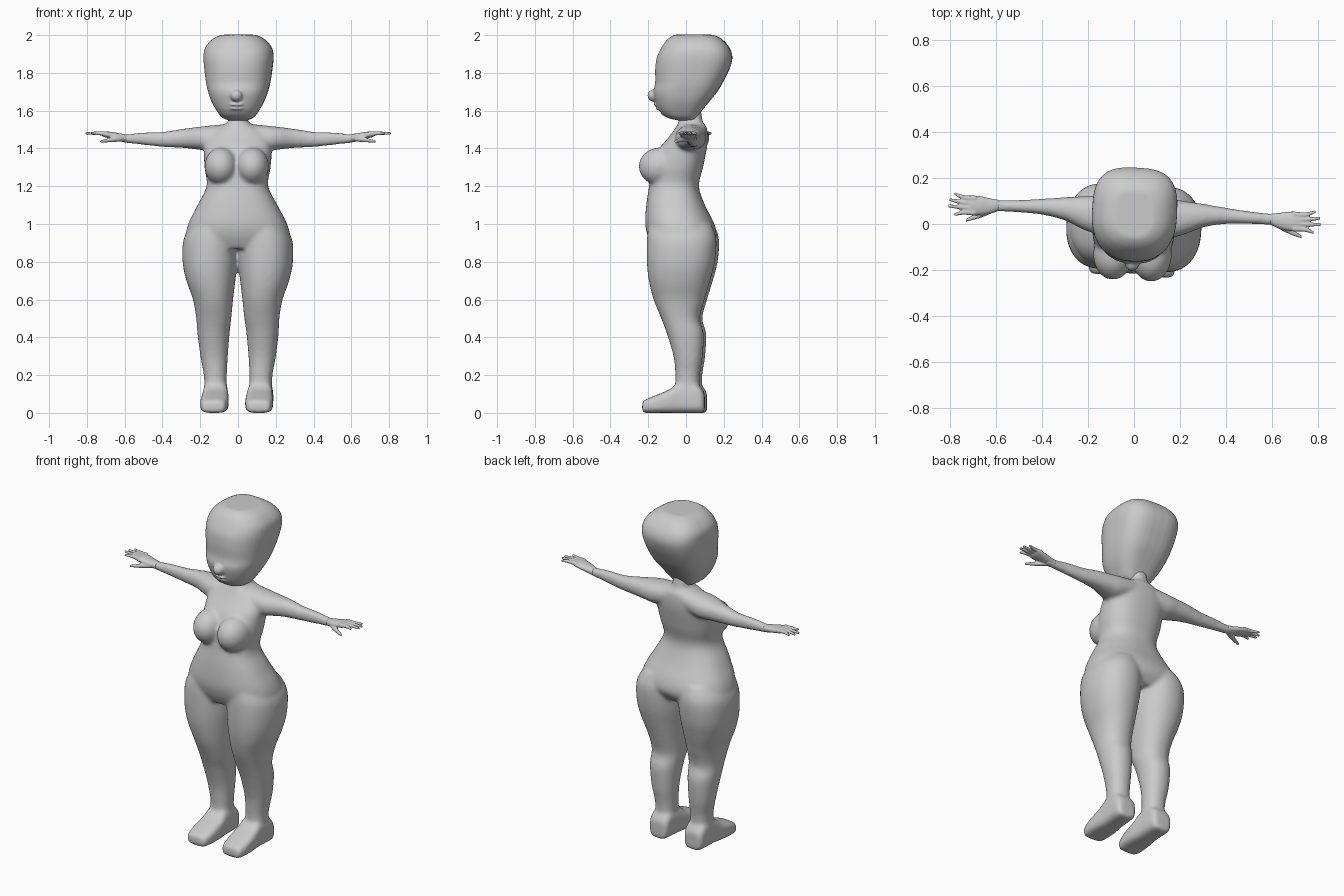
import bpy, bmesh, math
from mathutils import Vector, Matrix

default_cube = bpy.data.objects.get("Cube")
if default_cube:
    bpy.data.objects.remove(default_cube)

YAW = -.05  # the figure stands turned very slightly

clay = bpy.data.materials.new("plain_grey")
clay.use_nodes = True
clay.diffuse_color = (.6, .6, .6, 1)
clay.node_tree.nodes["Principled BSDF"].inputs["Base Color"].default_value = (.6, .6, .6, 1)


def spline(rings, steps=5):
    """Smoothly interpolate a list of ring tuples."""
    keys = [Vector(r) for r in rings]
    out = []
    for i in range(len(keys) - 1):
        before, start, end = keys[max(i - 1, 0)], keys[i], keys[i + 1]
        after = keys[min(i + 2, len(keys) - 1)]
        for s in range(steps):
            t = s / steps
            bend_in, bend_out = (end - before) / 2, (after - start) / 2
            out.append(start * (1 + 2 * t) * (1 - t) ** 2 + bend_in * t * (1 - t) ** 2
                       + end * t * t * (3 - 2 * t) - bend_out * t * t * (1 - t))
    return out + [keys[-1]]


def loft(bm, axis, rings, side=1, power=2.2, back_power=None, sides=40):
    """Skin rings of (position, low a, high a, low b, high b) along an axis."""
    loops = []
    for pos, a0, a1, b0, b1 in spline(rings):
        loop = []
        for k in range(sides):
            angle = math.tau * k / sides
            c, s = math.cos(angle), math.sin(angle)
            p = back_power if back_power and s > 0 else power
            a = (a0 + a1) / 2 + (a1 - a0) / 2 * math.copysign(abs(c) ** (2 / p), c)
            b = (b0 + b1) / 2 + (b1 - b0) / 2 * math.copysign(abs(s) ** (2 / p), s)
            x, y, z = {"x": (pos, a, b), "y": (a, pos, b), "z": (a, b, pos)}[axis]
            loop.append(bm.verts.new((x * side, y, z)))
        loops.append(loop)
    for low, high in zip(loops, loops[1:]):
        for k in range(sides):
            n = (k + 1) % sides
            bm.faces.new((low[k], low[n], high[n], high[k]))
    bm.faces.new(loops[0])
    bm.faces.new(loops[-1])


def centred(rings):
    """Turn (height, half width, front, back) into full rings."""
    return [(z, -half, half, front, back) for z, half, front, back in rings]


def blob(bm, centre, size):
    """Add a stretched ball."""
    place = Matrix.Translation(centre) @ Matrix.Diagonal((*size, 1))
    bmesh.ops.create_uvsphere(bm, u_segments=24, v_segments=16, radius=1, matrix=place)


def finish(name, bm, voxel, smoothing):
    """Fuse overlapping volumes into one smooth skin."""
    bmesh.ops.recalc_face_normals(bm, faces=bm.faces)
    mesh = bpy.data.meshes.new(name)
    bm.to_mesh(mesh)
    bm.free()
    mesh.materials.append(clay)
    obj = bpy.data.objects.new(name, mesh)
    bpy.context.collection.objects.link(obj)
    obj.rotation_euler.z = YAW
    fuse = obj.modifiers.new("fuse", "REMESH")
    fuse.mode, fuse.voxel_size, fuse.use_smooth_shade = "VOXEL", voxel, True
    soften = obj.modifiers.new("soften", "SMOOTH")
    soften.factor, soften.iterations = .5, smoothing
    return obj


# Torso with neck
body = bmesh.new()
loft(body, "z", centred([
    (.87, .2, -.17, .12), (.93, .27, -.2, .16), (1, .262, -.215, .15),
    (1.1, .212, -.21, .1), (1.2, .163, -.195, .068), (1.3, .175, -.18, .09),
    (1.4, .18, -.14, .11), (1.46, .17, -.09, .115), (1.51, .11, -.055, .11),
    (1.54, .055, -.04, .09), (1.6, .05, -.04, .08)]), power=2.4)

for side in (1, -1):
    # Bust
    blob(body, (side * .083, -.135, 1.305), (.088, .112, .1))
    # Leg
    loft(body, "z", [
        (.04, .06, .18, -.04, .09), (.12, .06, .18, -.05, .08), (.2, .06, .182, -.05, .08),
        (.3, .055, .2, -.06, .095), (.42, .045, .215, -.095, .1), (.5, .035, .22, -.125, .08),
        (.6, .025, .237, -.165, .105), (.7, .013, .272, -.19, .135), (.8, .002, .292, -.2, .16),
        (.92, 0, .287, -.2, .168), (1, .02, .24, -.19, .14)], side)
    # Foot
    loft(body, "y", [
        (-.225, .07, .17, .005, .055), (-.21, .055, .185, 0, .07), (-.15, .045, .193, 0, .095),
        (-.08, .045, .19, 0, .125), (-.03, .05, .185, 0, .16), (.05, .055, .185, 0, .16),
        (.09, .06, .18, 0, .13), (.105, .075, .165, .005, .1)], side, power=3.5)
    # Arm
    loft(body, "x", [
        (.06, -.04, .11, 1.41, 1.53), (.16, -.05, .115, 1.39, 1.52), (.22, -.035, .11, 1.395, 1.513),
        (.3, 0, .102, 1.403, 1.503), (.4, .02, .09, 1.408, 1.488), (.5, .025, .08, 1.418, 1.485),
        (.6, .025, .075, 1.43, 1.475), (.64, .025, .075, 1.437, 1.477)], side)
finish("body", body, .01, 10)

# Hands with spread fingers and a lowered thumb
for label, side in (("left", 1), ("right", -1)):
    hand = bmesh.new()
    loft(hand, "x", [
        (.59, .027, .075, 1.432, 1.474), (.63, .012, .08, 1.44, 1.48),
        (.67, .005, .087, 1.45, 1.487), (.71, .002, .088, 1.46, 1.49),
        (.725, .012, .08, 1.468, 1.488)], side)
    for root, tip, reach in ((.014, .002, .78), (.035, .038, .81), (.056, .066, .807), (.077, .093, .785)):
        loft(hand, "x", [
            (.69, root - .012, root + .012, 1.466, 1.489),
            (.74, root - .011, root + .011, 1.47, 1.49),
            (reach, tip - .006, tip + .006, 1.474, 1.486)], side, sides=12)
    loft(hand, "x", [
        (.62, .015, .055, 1.437, 1.467), (.67, -.008, .02, 1.433, 1.458),
        (.73, -.027, -.013, 1.431, 1.443)], side, sides=12)
    finish(label + "_hand", hand, .004, 2)

# Head, boxier at the back than at the face
head = bmesh.new()
loft(head, "z", centred([
    (1.548, .05, -.04, .05), (1.565, .085, -.105, .06), (1.6, .112, -.142, .085),
    (1.65, .14, -.162, .125), (1.7, .158, -.172, .165), (1.75, .17, -.163, .195),
    (1.82, .18, -.163, .23), (1.88, .185, -.155, .245), (1.93, .178, -.132, .232),
    (1.97, .148, -.105, .2), (1.992, .115, -.08, .168), (2.002, .085, -.06, .14)]),
    power=2.4, back_power=3)
# Nose and lips
blob(head, (0, -.17, 1.68), (.032, .034, .032))
for height, depth in ((1.632, -.156), (1.612, -.146)):
    blob(head, (0, depth, height), (.036, .016, .008))
finish("head", head, .006, 5)
